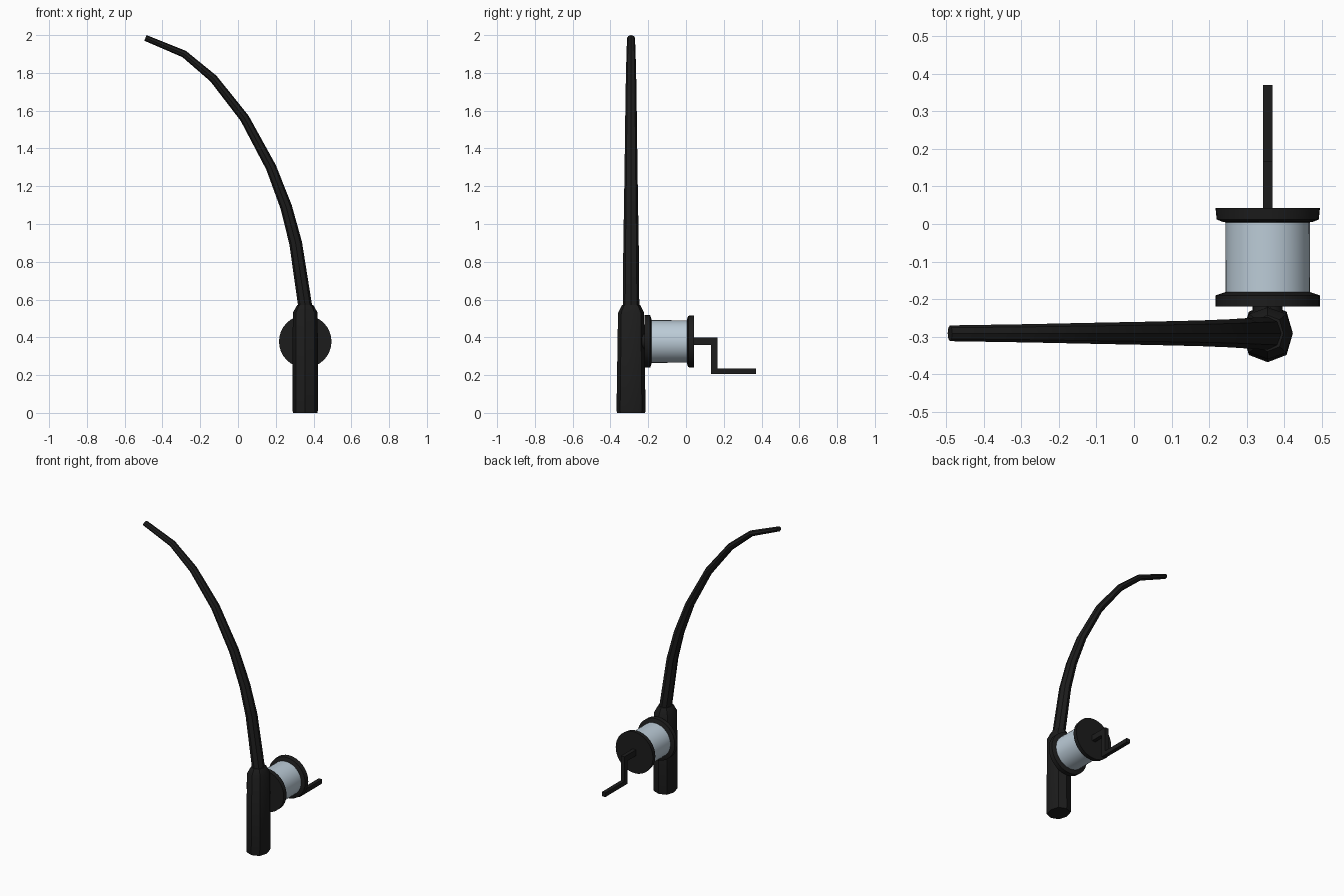
import bpy, bmesh, math
from mathutils import Vector

if "Cube" in bpy.data.objects:
    bpy.data.objects.remove(bpy.data.objects["Cube"])


def material(name, rgb):
    m = bpy.data.materials.new(name)
    m.diffuse_color = (*rgb, 1)
    m.use_nodes = True
    m.node_tree.nodes["Principled BSDF"].inputs["Base Color"].default_value = m.diffuse_color
    return m


BLACK = material("black", (0.012, 0.012, 0.012))
LINE = material("pale_line", (0.50, 0.60, 0.68))


def make(name, bm, mat, angle=None):
    bmesh.ops.recalc_face_normals(bm, faces=bm.faces)
    me = bpy.data.meshes.new(name)
    bm.to_mesh(me)
    bm.free()
    me.materials.append(mat)
    ob = bpy.data.objects.new(name, me)
    bpy.context.collection.objects.link(ob)
    if angle:
        bpy.context.view_layer.objects.active = ob
        ob.select_set(True)
        bpy.ops.object.shade_smooth_by_angle(angle=math.radians(angle))
        ob.select_set(False)
    return ob


def loft(name, rings, mat, angle=None):
    """Skin closed rings of points, with capped ends."""
    bm = bmesh.new()
    loops = [[bm.verts.new(p) for p in r] for r in rings]
    n = len(loops[0])
    for a, b in zip(loops, loops[1:]):
        for i in range(n):
            j = (i + 1) % n
            bm.faces.new((a[i], a[j], b[j], b[i]))
    bm.faces.new(loops[0])
    bm.faces.new(loops[-1])
    return make(name, bm, mat, angle)


def ring(c, u, v, ru, rv, n, bulge=1.0):
    pts = []
    for i in range(n):
        a = 2 * math.pi * i / n
        k = bulge if i % 2 else 1.0
        pts.append(Vector(c) + u * (ru * k * math.cos(a)) + v * (rv * k * math.sin(a)))
    return pts


X, Y, Z = Vector((1, 0, 0)), Vector((0, 1, 0)), Vector((0, 0, 1))
RX, RY, RZ = 0.356, -0.291, 0.378

# grip: slightly tapered eight-sided column with chamfered top
grip = [(0.0, 0.064, 0.074), (0.012, 0.067, 0.077), (0.53, 0.066, 0.069), (0.572, 0.042, 0.048)]
loft("grip", [ring((RX, RY, z), X, Y, rx, ry, 8, 1.06) for z, rx, ry in grip], BLACK, 35)

# bent tapering rod
path = [(0.358, 0.55), (0.305, 0.90), (0.255, 1.09), (0.175, 1.30), (0.035, 1.56),
        (-0.13, 1.77), (-0.285, 1.90), (-0.49, 1.985)]
pts = [Vector((x, RY, z)) for x, z in path]
rings = []
for i, p in enumerate(pts):
    t = (pts[min(i + 1, len(pts) - 1)] - pts[max(i - 1, 0)]).normalized()
    u = Y.cross(t)
    f = i / (len(pts) - 1)
    rings.append(ring(p, u, Y, 0.037 - 0.021 * f, 0.044 - 0.023 * f, 8))
loft("rod", rings, BLACK, 35)


# reel parts turned around the y axis
def turned(name, profile, mat):
    loft(name, [ring((RX, y, RZ), X, Z, r, r, 32) for y, r in profile], mat, 30)


turned("inner_flange", [(-0.22, 0.139), (-0.190, 0.139), (-0.181, 0.112), (-0.178, 0.09)], BLACK)
turned("outer_flange", [(0.003, 0.09), (0.005, 0.118), (0.012, 0.136), (0.042, 0.139)], BLACK)
turned("line_spool", [(-0.185, 0.113), (0.010, 0.112)], LINE)
turned("reel_axle", [(-0.26, 0.04), (-0.21, 0.04)], BLACK)

# crank handle: flat zigzag profile extruded across x
crank = [(0.03, 0.40), (0.166, 0.40), (0.166, 0.234), (0.37, 0.234),
         (0.37, 0.206), (0.132, 0.206), (0.132, 0.360), (0.03, 0.360)]
loft("crank", [[Vector((x, y, z)) for y, z in crank] for x in (RX - 0.013, RX + 0.013)], BLACK)
